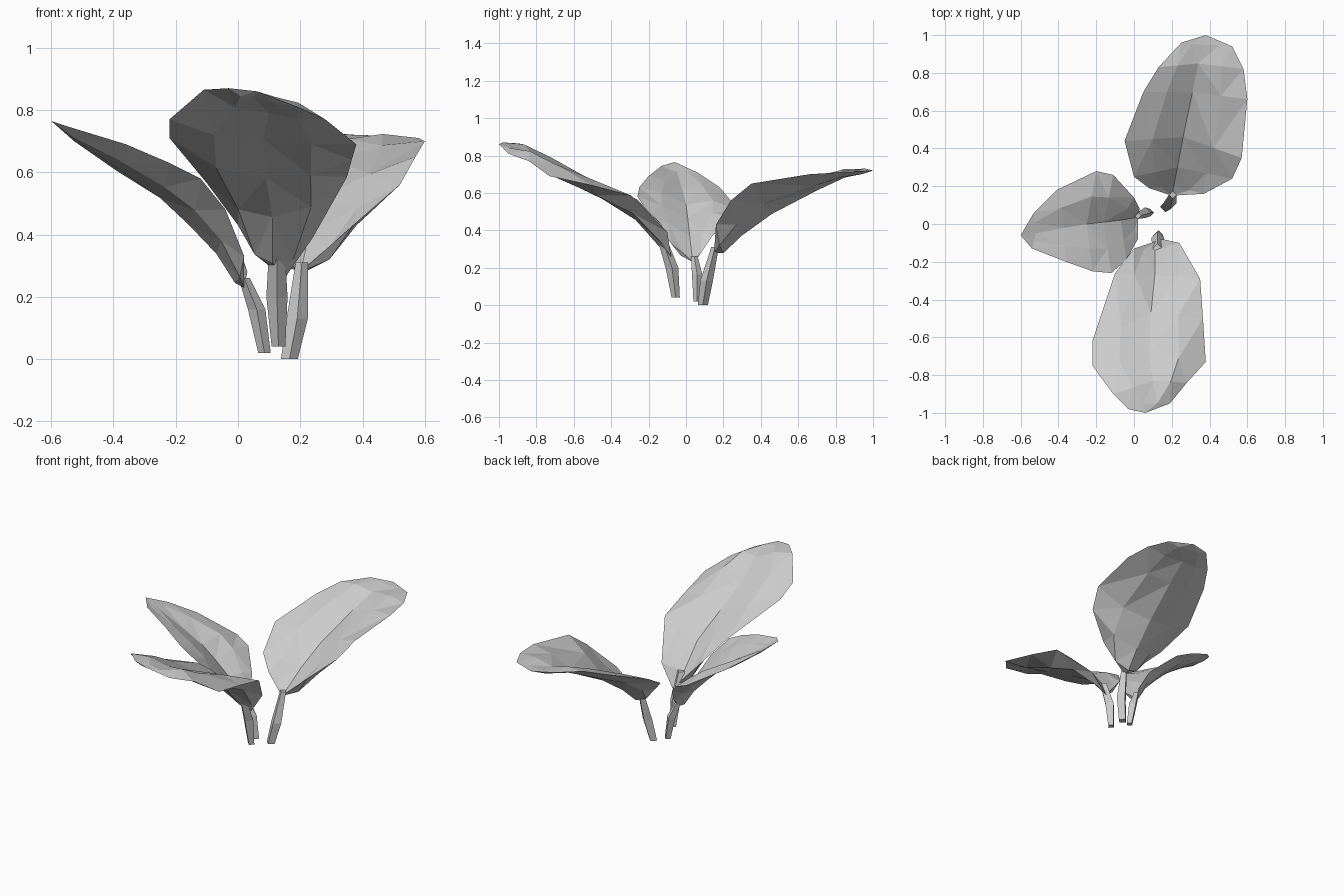
import bpy
import bmesh
from mathutils import Vector

cube = bpy.data.objects.get("Cube")
if cube:
    bpy.data.objects.remove(cube, do_unlink=True)


def make_material(name, colour):
    mat = bpy.data.materials.new(name)
    mat.use_nodes = True
    mat.diffuse_color = colour
    mat.node_tree.nodes["Principled BSDF"].inputs["Base Color"].default_value = colour
    return mat


grey = make_material("pale grey", (0.6, 0.6, 0.6, 1))


def finish(bm, name):
    """Turn a bmesh into a flat shaded object."""
    bmesh.ops.remove_doubles(bm, verts=bm.verts, dist=0.0005)
    bmesh.ops.triangulate(bm, faces=bm.faces)
    bmesh.ops.recalc_face_normals(bm, faces=bm.faces)
    mesh = bpy.data.meshes.new(name)
    bm.to_mesh(mesh)
    bm.free()
    mesh.materials.append(grey)
    obj = bpy.data.objects.new(name, mesh)
    bpy.context.collection.objects.link(obj)
    return obj


def bridge(bm, ring_a, ring_b):
    """Join two closed rings with quads."""
    count = len(ring_a)
    for i in range(count):
        j = (i + 1) % count
        bm.faces.new((ring_a[i], ring_a[j], ring_b[j], ring_b[i]))


def cap(bm, ring, point):
    """Close a ring with a fan to one point."""
    end = bm.verts.new(point)
    count = len(ring)
    for i in range(count):
        bm.faces.new((ring[i], ring[(i + 1) % count], end))


def leaf_section(edge_a, rib, edge_b, depth, bulge):
    """Cross-section: grooved upper sheet across, cupped lower sheet back."""
    a, m, b = Vector(edge_a), Vector(rib), Vector(edge_b)
    up = Vector((0, 0, 1))

    def cupped(edge):
        p = m.lerp(edge, 0.52)
        p.z = m.z + (edge.z - m.z) * 0.38
        return p

    qa, qb = cupped(a), cupped(b)
    upper = [a, qa + up * bulge, m, qb + up * bulge, b]
    return upper + [p - up * depth for p in (qb, m, qa)]


def make_leaf(name, base, rows, tip, depth, bulge):
    bm = bmesh.new()
    rings = []
    for i, row in enumerate(rows):
        # thickest near the stem, most bulged halfway along
        t = i / (len(rows) - 1)
        section = leaf_section(*row, depth * (1 - 0.6 * t),
                               bulge * 4 * t * (1 - t))
        rings.append([bm.verts.new(p) for p in section])
    for first, second in zip(rings, rings[1:]):
        bridge(bm, first, second)
    cap(bm, rings[0], base)
    cap(bm, rings[-1], tip)
    return finish(bm, name)


def make_stem(name, path):
    """Four-sided tapered stalk along (x, y, z, radius) points."""
    bm = bmesh.new()
    rings = []
    for x, y, z, r in path:
        corners = ((r, 0), (0, r), (-r, 0), (0, -r))
        rings.append([bm.verts.new((x + dx, y + dy, z)) for dx, dy in corners])
    for first, second in zip(rings, rings[1:]):
        bridge(bm, first, second)
    bm.faces.new(rings[0])
    bm.faces.new(rings[-1])
    return finish(bm, name)


# Each leaf row: one edge, the midrib, the other edge
front_rows = [
    ((0, -.13, .43), (.11, -.14, .36), (.24, -.1, .39)),
    ((-.1, -.26, .565), (.11, -.27, .5), (.35, -.29, .585)),
    ((-.22, -.62, .71), (.09, -.47, .62), (.365, -.5, .64)),
    ((-.22, -.75, .77), (.08, -.69, .74), (.38, -.73, .69)),
    ((-.11, -.9, .865), (.1, -.83, .815), (.28, -.84, .77)),
    ((-.03, -.98, .87), (.05, -.95, .86), (.19, -.95, .81)),
]
back_rows = [
    ((.08, .19, .38), (.21, .2, .32), (.37, .16, .43)),
    ((0, .25, .46), (.23, .3, .41), (.52, .24, .56)),
    ((-.05, .44, .57), (.26, .46, .52), (.57, .35, .65)),
    ((.05, .7, .67), (.31, .7, .64), (.6, .66, .7)),
    ((.13, .83, .72), (.34, .85, .705), (.58, .82, .71)),
    ((.25, .96, .73), (.37, .95, .72), (.52, .94, .715)),
]
side_rows = [
    ((.02, -.08, .33), (-.01, .03, .28), (.03, .08, .28)),
    ((-.04, -.19, .48), (-.07, .02, .37), (0, .14, .37)),
    ((-.12, -.26, .58), (-.16, .01, .46), (-.11, .26, .47)),
    ((-.22, -.25, .63), (-.25, 0, .54), (-.2, .28, .51)),
    ((-.36, -.2, .69), (-.37, -.02, .62), (-.41, .18, .63)),
    ((-.54, -.13, .745), (-.52, -.05, .715), (-.53, .06, .71)),
]

# Leaves
make_leaf("front_leaf", (.15, -.08, .26), front_rows, (.06, -1, .86), .05, .04)
make_leaf("back_leaf", (.2, .15, .28), back_rows, (.38, 1, .72), .042, .025)
make_leaf("right_leaf", (.02, .04, .23), side_rows, (-.6, -.06, .765), .035, .03)

# Stems
make_stem("front_stem", [(.13, -.055, .04, .022), (.125, -.075, .2, .034),
                         (.125, -.13, .36, .025)])
make_stem("back_stem", [(.165, .09, 0, .027), (.19, .11, .13, .034),
                        (.205, .155, .31, .02)])
make_stem("right_stem", [(.085, .06, .02, .02), (.06, .06, .16, .028),
                         (.02, .045, .26, .018)])
